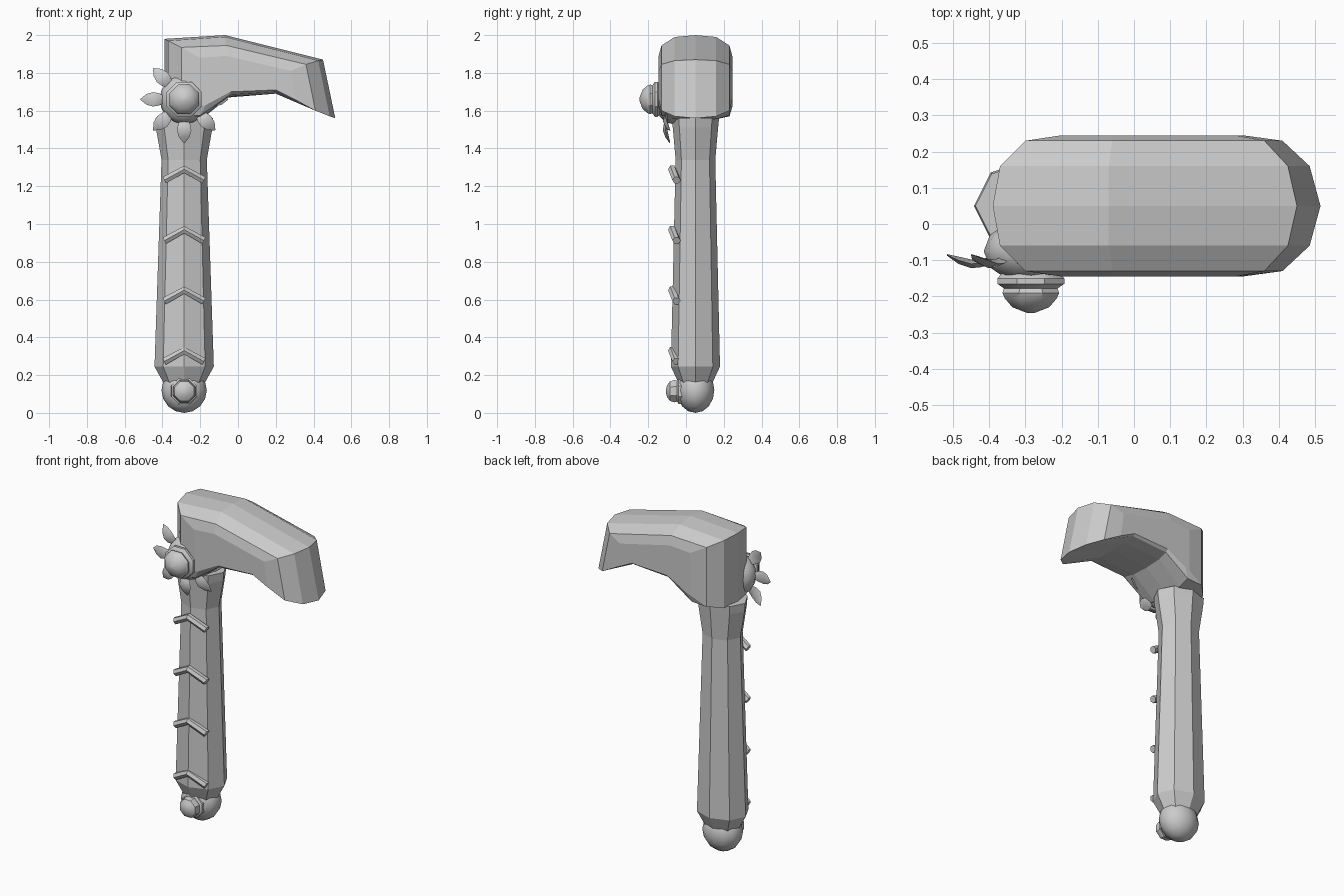
import bpy, bmesh
from math import sin, cos, pi
from mathutils import Vector

if "Cube" in bpy.data.objects:
    bpy.data.objects.remove(bpy.data.objects["Cube"])

AX, AY = -0.285, 0.05          # handle axis


def make(name, bm, smooth=None):
    bmesh.ops.remove_doubles(bm, verts=bm.verts, dist=1e-5)
    bmesh.ops.recalc_face_normals(bm, faces=bm.faces)
    me = bpy.data.meshes.new(name)
    bm.to_mesh(me)
    bm.free()
    ob = bpy.data.objects.new(name, me)
    bpy.context.collection.objects.link(ob)
    if smooth:
        bpy.ops.object.select_all(action='DESELECT')
        bpy.context.view_layer.objects.active = ob
        ob.select_set(True)
        bpy.ops.object.shade_smooth_by_angle(angle=smooth)
    return ob


def loft(bm, rings):
    """Skin a list of equal-length closed rings and cap both ends."""
    loops = [[bm.verts.new(p) for p in r] for r in rings]
    for a, b in zip(loops, loops[1:]):
        for i in range(len(a)):
            j = (i + 1) % len(a)
            bm.faces.new((a[i], a[j], b[j], b[i]))
    bm.faces.new(loops[0])
    bm.faces.new(loops[-1])


def ball(name, centre, scale, u=12, v=8):
    bm = bmesh.new()
    bmesh.ops.create_uvsphere(bm, u_segments=u, v_segments=v, radius=1)
    for vert in bm.verts:
        vert.co = Vector(centre) + vert.co * Vector(scale)
    return make(name, bm, 1.0)


def stud(name, z, profile, n=8):
    """Turned stud facing the front; profile is (y, radius)."""
    bm = bmesh.new()
    loft(bm, [[(AX + r * cos((i + .5) * 2 * pi / n), y, z + r * sin((i + .5) * 2 * pi / n))
               for i in range(n)] for y, r in profile])
    return make(name, bm, 0.6)


# Octagonal handle: (z, x radius, y radius)
bm = bmesh.new()
loft(bm, [[(AX + rx * cos(i * pi / 4), AY + ry * sin(i * pi / 4), z) for i in range(8)]
          for z, rx, ry in [(.16, .11, .09), (.245, .157, .13), (1.34, .12, .105),
                            (1.51, .15, .12), (1.56, .153, .125)]])
make("handle", bm)

# Hammer head: side profiles that shrink towards both flanks
slices = {
    0: [(-.39, 1.98), (-.07, 2.0), (.45, 1.87), (.515, 1.56),
        (.20, 1.69), (-.05, 1.67), (-.20, 1.55), (-.39, 1.55)],
    .11: [(-.37, 1.97), (-.07, 1.99), (.425, 1.865), (.485, 1.57),
          (.20, 1.69), (-.05, 1.675), (-.20, 1.555), (-.37, 1.555)],
    .18: [(-.30, 1.935), (-.06, 1.945), (.36, 1.845), (.41, 1.60),
          (.20, 1.70), (-.04, 1.685), (-.20, 1.575), (-.30, 1.57)],
    .195: [(-.20, 1.88), (-.06, 1.89), (.28, 1.81), (.30, 1.66),
           (.20, 1.71), (-.04, 1.70), (-.17, 1.63), (-.20, 1.62)],
}
offsets = sorted(slices)
order = [-o for o in reversed(offsets[1:])] + offsets
bm = bmesh.new()
loft(bm, [[(x, AY + o, z) for x, z in slices[abs(o)]] for o in order])
make("hammer_head", bm)

# Pommel and its stud
ball("pommel", (AX, AY, .12), (.12, .10, .12))
stud("pommel_stud", .115, [(.0, .06), (-.02, .075), (-.04, .073), (-.047, .06),
                           (-.06, .064), (-.085, .056), (-.10, .034), (-.106, .01)])

# Flower: body, layered centre, eight petals
FZ = 1.66
ball("flower_body", (AX, -.075, FZ), (.13, .09, .13))
stud("flower_centre", FZ, [(-.12, .07), (-.15, .10), (-.165, .10), (-.178, .08),
                           (-.19, .085), (-.205, .078), (-.23, .055), (-.246, .01)])
for k in range(8):
    a = k * pi / 4
    out, side = Vector((cos(a), 0, sin(a))), Vector((-sin(a), 0, cos(a)))
    bm = bmesh.new()
    rings = []
    # distance from centre, half width, y, half thickness
    for r, w, y, t in [(.10, .015, -.095, .008), (.135, .033, -.108, .011),
                       (.165, .038, -.110, .012), (.20, .028, -.100, .010),
                       (.232, .002, -.085, .002)]:
        c = Vector((AX, y, FZ)) + out * r
        rings.append([c + side * w, c + Vector((0, -t, 0)), c - side * w, c + Vector((0, t, 0))])
    loft(bm, rings)
    make(f"petal_{k + 1}", bm, 0.9)

# Chevron bars on the handle front
R = .022
for k, z in enumerate((.33, .65, .97, 1.29)):
    bm = bmesh.new()
    rings = []
    for dx, y, dz in ((-.105, -.05, -.058), (0, -.073, 0), (.105, -.05, -.058)):
        s = 0 if dx == 0 else (.47 if dx < 0 else -.47)   # lean of the end cuts
        rings.append([(AX + dx - R * sin(i * pi / 3) * sin(s), y + R * cos(i * pi / 3),
                       z + dz + R * sin(i * pi / 3) * cos(s)) for i in range(6)])
    loft(bm, rings)
    make(f"chevron_{k + 1}", bm)
